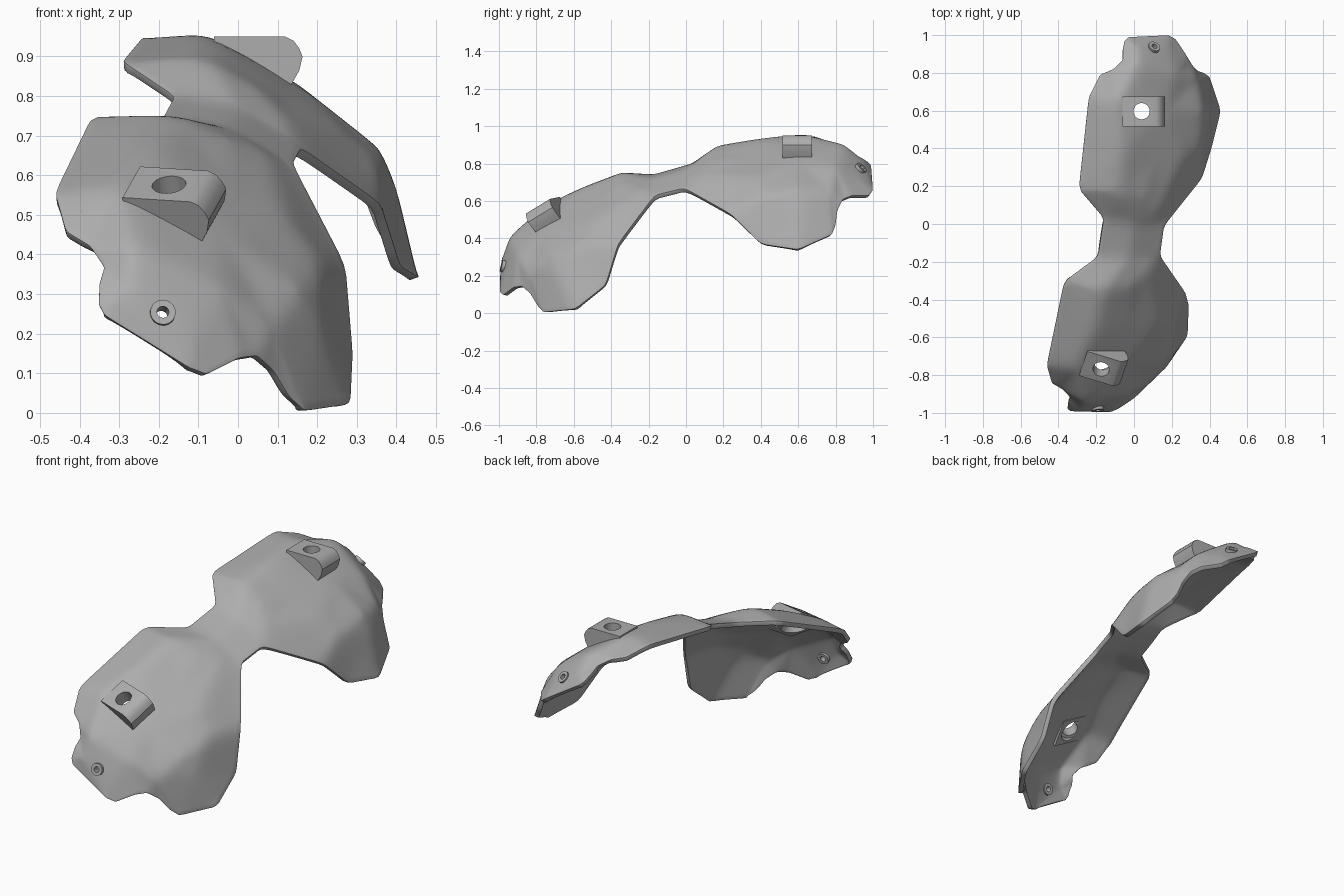
import bpy, bmesh
from mathutils import Vector, Matrix
from mathutils.geometry import delaunay_2d_cdt

cube = bpy.data.objects.get("Cube")
if cube:
    bpy.data.objects.remove(cube)

gray = bpy.data.materials.new("plain_gray")
gray.use_nodes = True
colour = (0.42, 0.42, 0.42, 1)
gray.diffuse_color = colour
gray.node_tree.nodes["Principled BSDF"].inputs["Base Color"].default_value = colour


def add_object(name, bm, matrix=Matrix.Identity(4), helper=False):
    """Turn a closed bmesh into an object, moved or reflected first."""
    bm.transform(matrix)
    bmesh.ops.recalc_face_normals(bm, faces=bm.faces)
    mesh = bpy.data.meshes.new(name)
    bm.to_mesh(mesh)
    bm.free()
    obj = bpy.data.objects.new(name, mesh)
    bpy.context.collection.objects.link(obj)
    obj.hide_render = helper
    if not helper:
        mesh.materials.append(gray)
    return obj


def prism(profile, start, end):
    """Closed solid: a profile in x and z swept along y."""
    bm = bmesh.new()
    near, far = [[bm.verts.new((x, y, z)) for x, z in profile] for y in (start, end)]
    bm.faces.new(near)
    bm.faces.new(far[::-1])
    for i in range(len(profile)):
        bm.faces.new((near[i - 1], near[i], far[i], far[i - 1]))
    return bm


def lathe(profile, centre, axis=Vector((0, 0, 1)), sides=32):
    """Closed solid of revolution from (radius, height) pairs."""
    bm = bmesh.new()
    rings = []
    for radius, height in profile:
        ring = bmesh.ops.create_circle(bm, segments=sides, radius=radius)["verts"]
        bmesh.ops.translate(bm, verts=ring, vec=(0, 0, height))
        rings.append(ring)
    bm.faces.new(rings[0])
    bm.faces.new(rings[-1])
    for low, high in zip(rings, rings[1:]):
        for i in range(sides):
            bm.faces.new((low[i - 1], low[i], high[i], high[i - 1]))
    turn = axis.to_track_quat('Z', 'Y').to_matrix().to_4x4()
    bm.transform(Matrix.Translation(centre) @ turn)
    return bm


def cut(obj, cutters):
    for cutter in cutters:
        mod = obj.modifiers.new("cut", 'BOOLEAN')
        mod.object = cutter
        mod.operation = 'DIFFERENCE'
        mod.solver = 'EXACT'


def finish(obj):
    """Apply the modifiers and shade smooth with sharp edges kept."""
    bpy.ops.object.select_all(action='DESELECT')
    obj.select_set(True)
    bpy.context.view_layer.objects.active = obj
    bpy.ops.object.convert(target='MESH')
    bpy.ops.object.shade_smooth_by_angle(angle=0.6)


# The front lobe is the back lobe reflected into a tilted frame
pivot = Vector((0.035, 0.6, 0.95))
side = Vector((0.95, -0.29, -0.06)).normalized()
up = side.cross(Vector((0.28, 0.82, 0.5))).normalized()
along = side.cross(up)
frame = Matrix((side, along, up)).transposed().to_4x4()
reflect = Matrix.Translation((-0.18, -0.77, 0.575)) @ frame @ Matrix.Translation(-pivot)
placements = {"back": Matrix.Identity(4), "front": reflect}

# Lobe rim, in hundredths; the first three points join the neck
rim = [(-16, 3, 80), (0, 0, 77), (16, -1, 67),
       (36, 24, 53), (41, 40, 37), (46, 60, 34), (40, 78, 42), (37, 80, 47),
       (34, 81, 55), (31, 84, 61), (28, 89, 63), (22, 98, 63), (18, 100, 66),
       (-3, 99, 79), (-5, 97, 81), (-6, 92, 84), (-6, 87, 86), (-11, 82, 89),
       (-18, 79, 91), (-24, 67, 95), (-29, 21, 89), (-28, 17, 88)]
# Lobe creases inside the rim
inner = [(-8, 63, 96), (-8, 17, 90), (17, 60, 82), (36, 60, 67), (36, 42, 64),
         (41, 60, 55), (26, 35, 72), (13, 7, 74), (33, 76, 66), (2, 84, 91),
         (2, 94, 83), (18, 93, 72), (5, 14, 82), (12, 35, 81), (-6, 40, 94),
         (22, 80, 78)]
points = [Vector(p) / 100 for p in rim + inner]
flat = [p.to_2d() for p in points]
result = delaunay_2d_cdt(flat, [], [list(range(len(rim)))], 1, 0.0001)
origin = result[3]
triangles = [[origin[i][0] for i in face] for face in result[2]]

# Shell sheet: both lobes and the neck between them
bm = bmesh.new()
lobes = []
for matrix in placements.values():
    verts = [bm.verts.new(matrix @ p) for p in points]
    lobes.append(verts)
    for tri in triangles:
        bm.faces.new([verts[i] for i in tri])
back, front = lobes
for i in range(2):
    bm.faces.new((back[i], back[i + 1], front[i + 1], front[i]))
for step in range(3):
    bmesh.ops.subdivide_edges(bm, edges=bm.edges[:], cuts=1, use_grid_fill=True)

# Round the creases; the rim is softened less and only along itself
links = {}
for v in bm.verts:
    edges = [e for e in v.link_edges if e.is_boundary] or v.link_edges
    links[v] = [e.other_vert(v) for e in edges]
for step in range(6):
    moved = {v: sum((n.co for n in near), Vector()) / len(near)
             for v, near in links.items() if step < 1 or not v.is_boundary}
    for v, target in moved.items():
        v.co = v.co.lerp(target, 0.5)
bmesh.ops.recalc_face_normals(bm, faces=bm.faces)
inverted = sum(f.normal.z * f.calc_area() for f in bm.faces) < 0
shell = add_object("shell", bm)
solid = shell.modifiers.new("thickness", 'SOLIDIFY')
solid.thickness = 0.025
solid.offset = 1 if inverted else -1
solid.use_even_offset = True
bevel = shell.modifiers.new("soft_rim", 'BEVEL')
bevel.width = 0.008
bevel.segments = 2
bevel.limit_method = 'ANGLE'
bevel.angle_limit = 0.9

# Side profile of the mounting block: flat top, rounded nose, sloped base
block_profile = [(-0.06, 0.95), (0.12, 0.95), (0.14, 0.94), (0.155, 0.92),
                 (0.163, 0.9), (0.155, 0.865), (0.12, 0.803), (-0.06, 0.915)]
# Stepped bore, wider underneath
bore_profile = [(0.06, -0.2), (0.06, -0.02), (0.043, -0.02), (0.043, 0.2)]
bore_centre = Vector((0.04, 0.597, 0.9))
eyelet_centre = Vector((0.1, 0.925, 0.765))
eyelet_axis = Vector((0.35, 0.65, 0.67))

parts, cutters, shell_cutters = [shell], [], []
for place, matrix in placements.items():
    block = add_object(place + "_mounting_block",
                       prism(block_profile, 0.517, 0.674), matrix)
    bore = add_object(place + "_bore_cutter",
                      lathe(bore_profile, bore_centre), matrix, True)
    # Eyelet ring round the small end hole
    ring = add_object(place + "_eyelet", lathe(
        [(0.032, -0.025), (0.032, 0.025)], eyelet_centre, eyelet_axis), matrix)
    pin = add_object(place + "_eyelet_cutter", lathe(
        [(0.015, -0.1), (0.015, 0.1)], eyelet_centre, eyelet_axis), matrix, True)
    seat = add_object(place + "_eyelet_seat_cutter", lathe(
        [(0.03, -0.05), (0.03, 0.05)], eyelet_centre, eyelet_axis), matrix, True)
    cut(block, [bore])
    cut(ring, [pin])
    shell_cutters += [bore, seat]
    cutters += [bore, pin, seat]
    parts += [block, ring]
cut(shell, shell_cutters)

for part in parts:
    finish(part)
for cutter in cutters:
    bpy.data.objects.remove(cutter)
